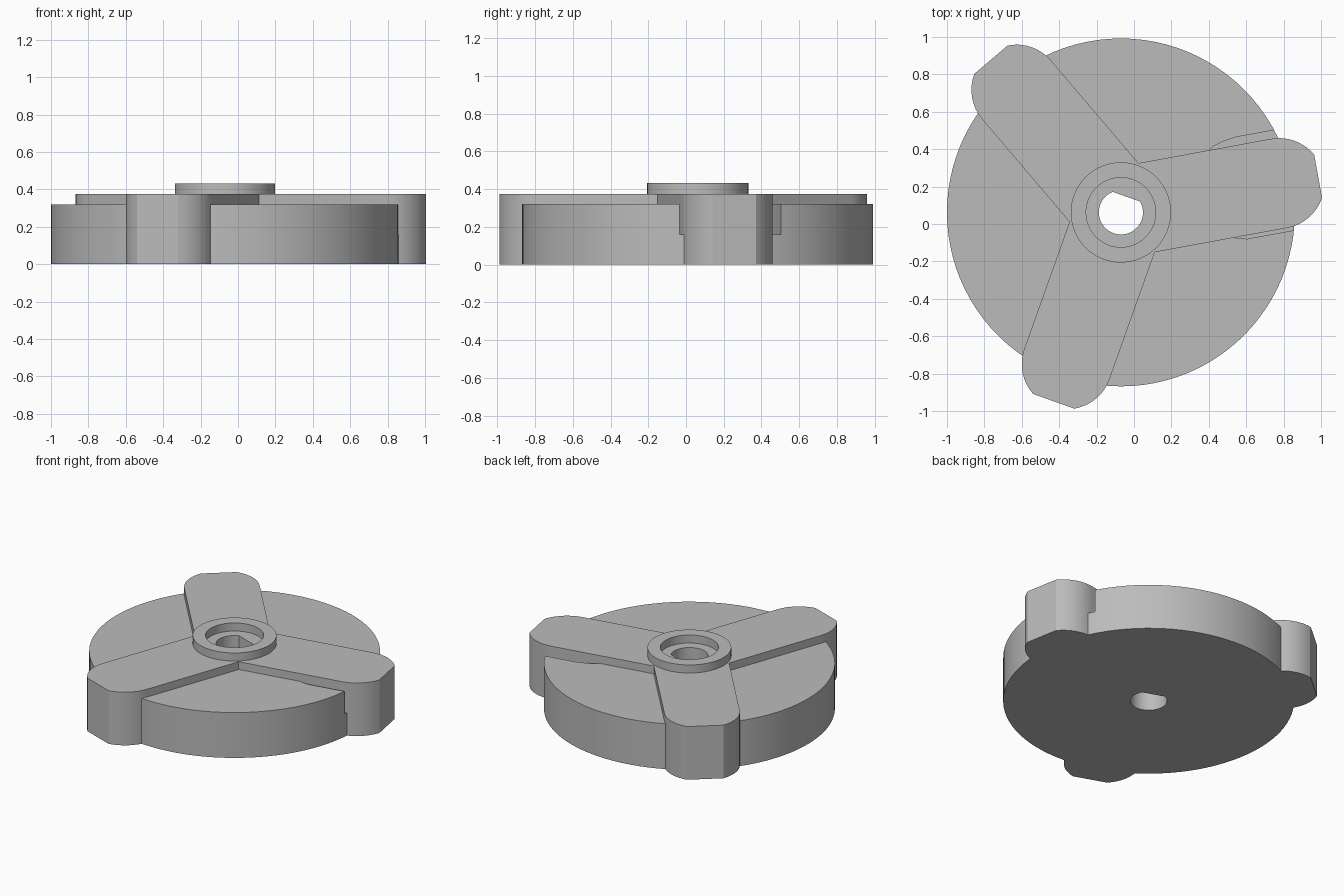
import bpy, bmesh
from math import sin, cos, radians, pi, acos, asin, atan2
from mathutils import Matrix, Vector

CENTRE = Vector((-0.07, 0.062, 0))
ARM_ANGLE = 10.4          # direction of the first arm
HALF = 0.242              # half width of an arm

if "Cube" in bpy.data.objects:
    bpy.data.objects.remove(bpy.data.objects["Cube"], do_unlink=True)

grey = bpy.data.materials.new("plain_grey")
grey.use_nodes = True
grey.diffuse_color = (0.5, 0.5, 0.5, 1)
grey.node_tree.nodes["Principled BSDF"].inputs["Base Color"].default_value = grey.diffuse_color


def arc(r, a0, a1, n, cx=0.0):
    """Points on an arc, angles in radians."""
    return [(cx + r * cos(a0 + (a1 - a0) * i / n), r * sin(a0 + (a1 - a0) * i / n))
            for i in range(n + 1)]


def circle(r, n):
    return arc(r, 0, 2 * pi, n)[:-1]


def prism(name, outline, z0, z1, turn=0.0):
    """Extrude a counter-clockwise outline, turned about the shaft axis."""
    bm = bmesh.new()
    face = bm.faces.new([bm.verts.new((x, y, z0)) for x, y in outline])
    top = bmesh.ops.extrude_face_region(bm, geom=[face])["geom"]
    bmesh.ops.translate(bm, vec=(0, 0, z1 - z0),
                        verts=[v for v in top if isinstance(v, bmesh.types.BMVert)])
    bm.transform(Matrix.Translation(CENTRE) @ Matrix.Rotation(radians(turn), 4, "Z"))
    bmesh.ops.recalc_face_normals(bm, faces=bm.faces)
    mesh = bpy.data.meshes.new(name)
    bm.to_mesh(mesh)
    bm.free()
    mesh.materials.append(grey)
    ob = bpy.data.objects.new(name, mesh)
    bpy.context.collection.objects.link(ob)
    return ob


def combine(body, tool, operation):
    """Apply a boolean and discard the tool."""
    mod = body.modifiers.new(operation.lower(), "BOOLEAN")
    mod.operation, mod.object, mod.solver = operation, tool, "EXACT"
    bpy.context.view_layer.objects.active = body
    bpy.ops.object.modifier_apply(modifier=mod.name)
    bpy.data.objects.remove(tool, do_unlink=True)


# Round base
body = prism("three_arm_rotor", circle(0.93, 96), 0, 0.32)

# Arm outline: straight sides and a rounded tip with a flat end
tip_u, tip_c = 1.072, 0.86
flat = acos((tip_u - tip_c) / HALF)
arm = [(0, -HALF)] + arc(HALF, -pi / 2, -flat, 8, tip_c) \
    + arc(HALF, flat, pi / 2, 8, tip_c) + [(0, HALF)]

# Clearance pocket outline: slightly wider than the arm, rounded inner corners
pocket = [(0.55, -0.23), (0.59, -0.25), (0.64, -0.261), (1.1, -0.261),
          (1.1, 0.285), (0.68, 0.285), (0.61, 0.276), (0.55, 0.258), (0.51, 0.235)]

turns = [ARM_ANGLE + 120 * k for k in range(3)]
for turn in turns:
    combine(body, prism("pocket_cutter", pocket, 0.16, 0.5, turn), "DIFFERENCE")
for turn in turns:
    combine(body, prism("arm", arm, 0, 0.375, turn), "UNION")

# Raised hub with a round recess
combine(body, prism("hub", circle(0.268, 64), 0.2, 0.432), "UNION")
combine(body, prism("recess_cutter", circle(0.186, 64), 0.375, 0.6), "DIFFERENCE")

# D-shaped shaft hole
half_flat = acos(0.089 / 0.118)
hole = arc(0.118, half_flat, 2 * pi - half_flat, 40)
combine(body, prism("hole_cutter", hole, -0.2, 0.6, 70.5), "DIFFERENCE")

# Smooth curved walls, keep hard edges
bpy.ops.object.select_all(action="DESELECT")
body.select_set(True)
bpy.context.view_layer.objects.active = body
bpy.ops.object.shade_smooth_by_angle(angle=radians(25))
